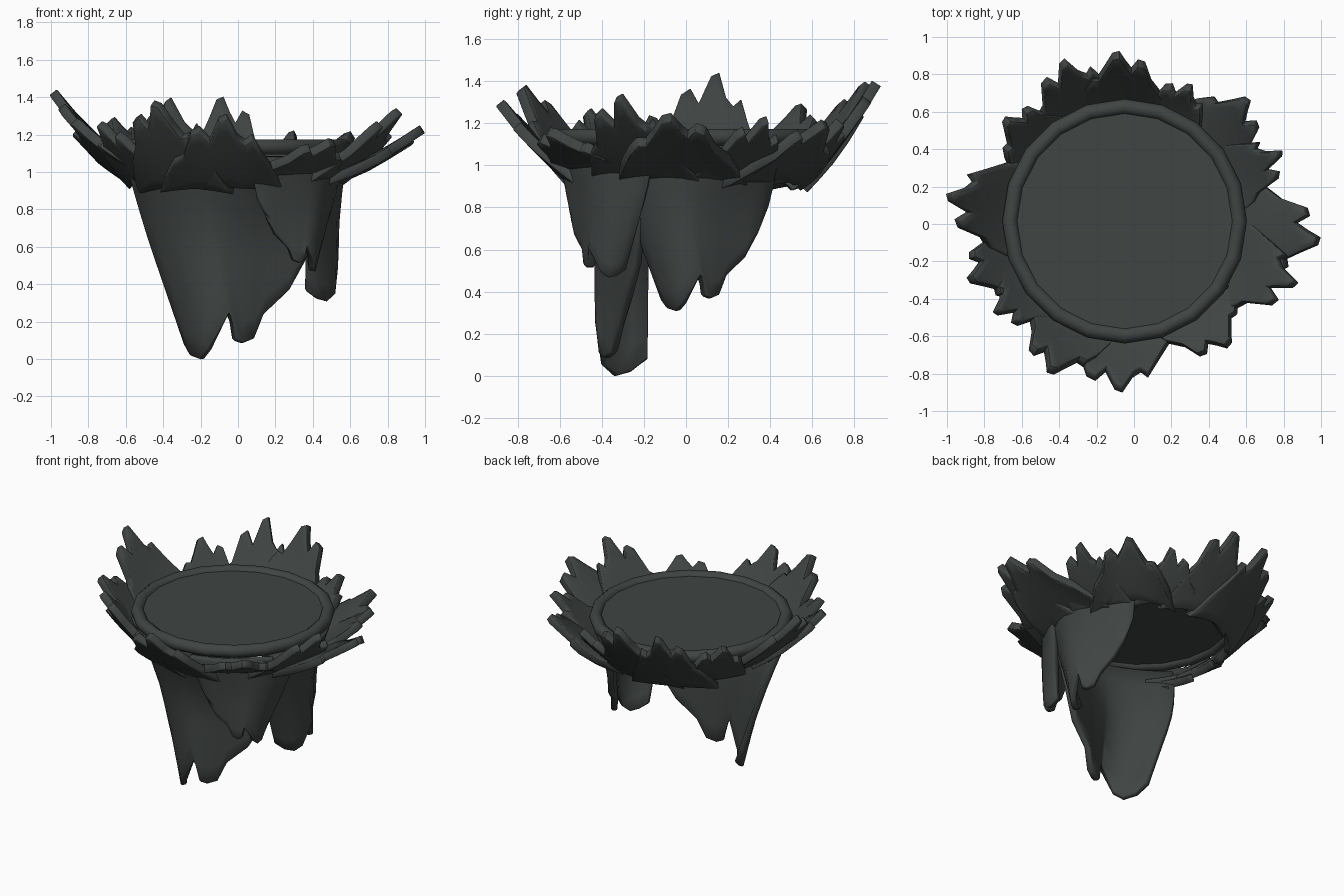
import bpy, bmesh, math, random

if "Cube" in bpy.data.objects:
    bpy.data.objects.remove(bpy.data.objects["Cube"])

random.seed(4)
CX, CY = -0.05, 0.015            # centre of the round top

mat = bpy.data.materials.new("dark_slate")
mat.diffuse_color = (0.050, 0.058, 0.056, 1)
mat.use_nodes = True
mat.node_tree.nodes["Principled BSDF"].inputs["Base Color"].default_value = mat.diffuse_color


def finish(obj, angle=40):
    obj.data.materials.clear()
    obj.data.materials.append(mat)
    bpy.ops.object.select_all(action='DESELECT')
    obj.select_set(True)
    bpy.context.view_layer.objects.active = obj
    bpy.ops.object.shade_smooth_by_angle(angle=math.radians(angle))


def sheet(name, outline, half_w, place, rows=7, thick=0.04):
    """Torn sheet: columns run from a straight base edge to a ragged outline."""
    bm = bmesh.new()
    n = len(outline)
    grid = []
    for i, (s, h) in enumerate(outline):
        u = 2 * i / (n - 1) - 1
        col = []
        for j in range(rows + 1):
            v = j / rows
            col.append(bm.verts.new(place(u, u * half_w * (1 - v) + s * v, h * v)))
        grid.append(col)
    for a, b in zip(grid, grid[1:]):
        for j in range(rows):
            bm.faces.new((a[j], b[j], b[j + 1], a[j + 1]))
    bmesh.ops.recalc_face_normals(bm, faces=bm.faces)
    me = bpy.data.meshes.new(name)
    bm.to_mesh(me)
    bm.free()
    ob = bpy.data.objects.new(name, me)
    bpy.context.collection.objects.link(ob)
    sol = ob.modifiers.new("thickness", 'SOLIDIFY')
    sol.thickness = thick
    sol.offset = 0
    bev = ob.modifiers.new("soft_edge", 'BEVEL')
    bev.width = 0.008
    bev.segments = 1
    bev.limit_method = 'ANGLE'
    bev.angle_limit = math.radians(50)
    finish(ob, 45)
    return ob


def polar(a, r, s, z):
    return (CX + r * math.cos(a) - s * math.sin(a),
            CY + r * math.sin(a) + s * math.cos(a), z)


def mirrored(outline):
    return [(-s, h) for s, h in reversed(outline)]


# Round top and its rim
bpy.ops.mesh.primitive_cylinder_add(vertices=20, radius=0.61, depth=0.03, location=(CX, CY, 1.135))
bpy.context.object.name = "round_top"
finish(bpy.context.object)
bpy.ops.mesh.primitive_torus_add(major_radius=0.612, minor_radius=0.042, major_segments=20,
                                 minor_segments=10, location=(CX, CY, 1.133))
bpy.context.object.name = "top_rim"
finish(bpy.context.object)

# Long hanging shards that act as legs
LEG = [(-.22, .92), (-.19, .98), (-.14, 1.0), (-.10, .95), (0, .75), (.03, .9), (.07, .915),
       (.13, .89), (.18, .76), (.32, .63), (.40, .48), (.48, .28)]


def leg(name, deg, scale, r0, r1, depth, half_w, flip=False):
    a = math.radians(deg)
    out = [(s * scale, h * scale) for s, h in (mirrored(LEG) if flip else LEG)]

    def place(u, s, h):
        k = min(1, h / scale / 0.45)
        k = k * (2 - k)
        # ridge of the fold drifts towards the longer tip lower down
        ridge = (0.3 if flip else -0.3) * k
        side = (u - ridge) / (1 - ridge if u > ridge else 1 + ridge)
        r = r0 + (r1 - r0) * k - depth * abs(side) ** (2 - 0.6 * k)
        return polar(a, r, s, 1.0 + 0.08 * (1 - k) - h)   # top tucks under the rim
    sheet(name, out, half_w, place, rows=8)


leg("front_leg_shard", -90, 1.0, 0.57, 0.43, 0.23, 0.55)
leg("right_leg_shard", 5, 0.69, 0.62, 0.57, 0.17, 0.40)
leg("front_right_leg_shard", -48, 0.53, 0.62, 0.62, 0.10, 0.34, True)

# Flaring ragged petals around the rim
PETAL_A = [(-.95, .40), (-.8, .62), (-.65, .72), (-.5, .68), (-.35, .82), (-.2, .98), (-.05, 1),
           (.08, .85), (.2, .74), (.35, .88), (.5, .86), (.62, .62), (.85, .45), (1, .2)]
PETAL_B = [(-1, .25), (-.8, .5), (-.62, .55), (-.48, .82), (-.32, .86), (-.15, .7), (.03, .96),
           (.17, 1), (.33, .77), (.47, .7), (.6, .8), (.75, .6), (.95, .35)]

# angle, half width, tip radius, tip height, base height, edge droop
PETALS = [(174, .29, .95, 1.43, 1.00, .08), (138, .24, .83, 1.28, .96, .06),
          (113, .28, .91, 1.39, .92, .08), (91, .27, .89, 1.39, .93, .08),
          (66, .22, .80, 1.21, .94, .06), (43, .28, .92, 1.20, .95, .12),
          (22, .22, .91, 1.22, .94, .06), (-4, .31, 1.04, 1.23, .96, .08),
          (-22, .28, .97, 1.33, .94, .08), (-52, .28, .86, 1.16, .98, .04),
          (-94, .33, .90, 1.30, .93, .06), (-118, .28, .89, 1.37, .93, .08),
          (-143, .23, .84, 1.26, .95, .06), (-161, .25, .88, 1.27, .98, .06)]

for i, (deg, w, rt, zt, zb, droop) in enumerate(PETALS):
    a = math.radians(deg)
    base = PETAL_A if i % 2 else PETAL_B
    if random.random() < 0.5:
        base = mirrored(base)
    out = [(s * w * 0.92, h) for s, h in base]

    def place(u, s, h, a=a, rt=rt, zt=zt, zb=zb, droop=droop):
        r = 0.56 + (rt - 0.56) * h - 0.09 * u * u * (1 - 0.6 * h)
        z = zb + (zt - zb) * (0.8 * h + 0.2 * h * h) - droop * u * u * (0.4 + 0.6 * h)
        return polar(a, r, s, z)
    sheet("petal_%02d" % (i + 1), out, w, place, rows=6, thick=0.05)
